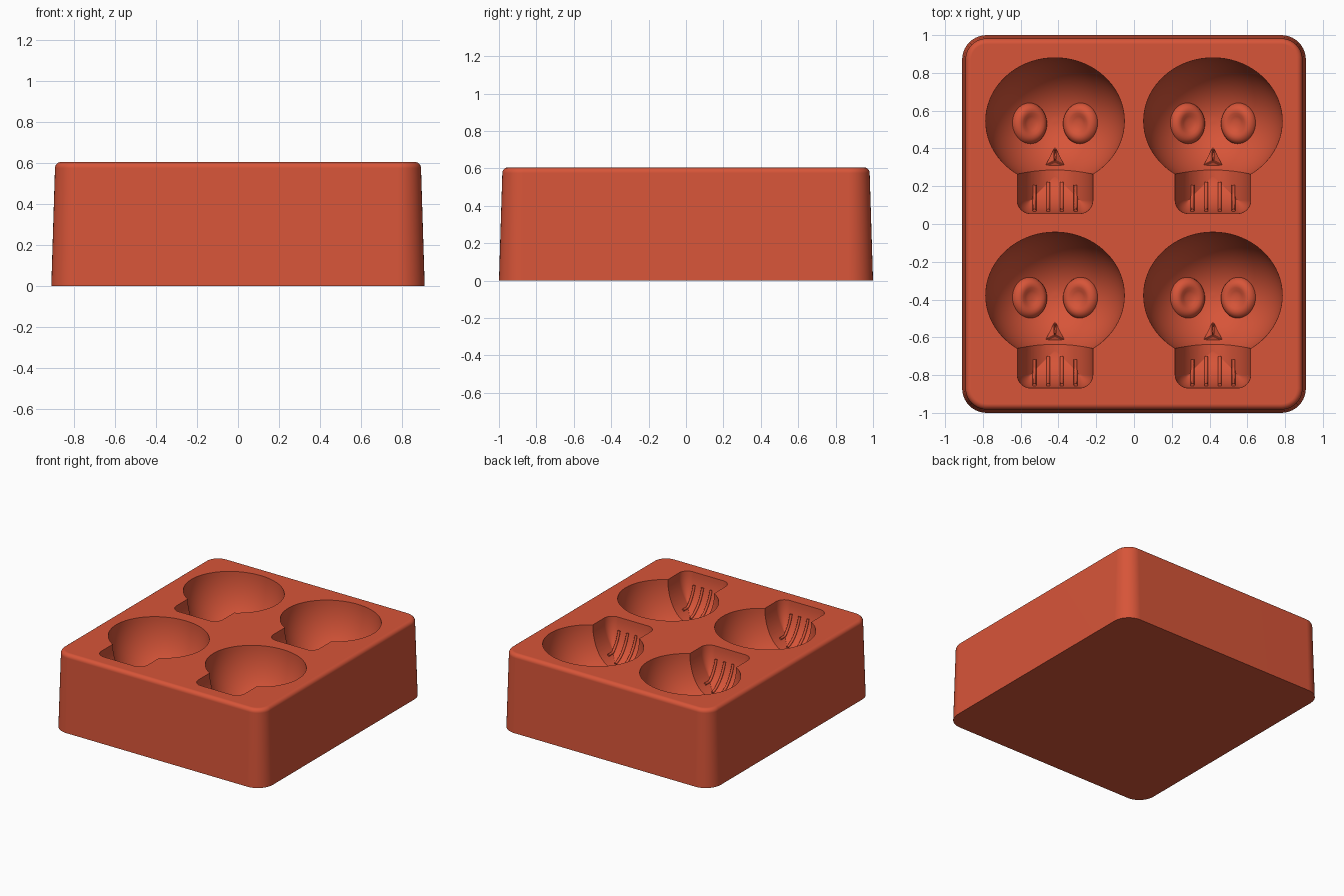
import bpy, bmesh, math
from mathutils import Matrix, Vector

if "Cube" in bpy.data.objects:
    bpy.data.objects.remove(bpy.data.objects["Cube"])

TOP = 0.605
HEAD = Vector((0.367, 0.335, 0.45))      # bowl half width, half length, depth
JAW_HALF, JAW_DEPTH, JAW_FRONT = 0.2, 0.285, -0.49

clay = bpy.data.materials.new("terracotta_red")
clay.use_nodes = True
clay.diffuse_color = (0.68, 0.09, 0.04, 1)
clay.node_tree.nodes["Principled BSDF"].inputs["Base Color"].default_value = (0.68, 0.09, 0.04, 1)


def finish(name, bm, matrix=Matrix()):
    bmesh.ops.recalc_face_normals(bm, faces=bm.faces)
    mesh = bpy.data.meshes.new(name)
    bm.to_mesh(mesh)
    bm.free()
    mesh.transform(matrix)
    mesh.materials.append(clay)
    obj = bpy.data.objects.new(name, mesh)
    bpy.context.collection.objects.link(obj)
    return obj


def smooth(obj, angle=35):
    bpy.ops.object.select_all(action="DESELECT")
    obj.select_set(True)
    bpy.context.view_layer.objects.active = obj
    bpy.ops.object.shade_smooth_by_angle(angle=math.radians(angle))


def loft(name, rings, matrix=Matrix()):
    """Skin a stack of equal-sized rings and cap both ends."""
    bm = bmesh.new()
    loops = [[bm.verts.new(p) for p in ring] for ring in rings]
    for a, b in zip(loops, loops[1:]):
        for i in range(len(a)):
            j = (i + 1) % len(a)
            bm.faces.new((a[i], a[j], b[j], b[i]))
    bm.faces.new(loops[0])
    bm.faces.new(loops[-1])
    return finish(name, bm, matrix)


def ellipse(rx, ry, z, n=72):
    return [(rx * math.cos(math.tau * i / n), ry * math.sin(math.tau * i / n), z) for i in range(n)]


def rounded_rect(hx, y0, y1, z, r_front, r_back, n=10):
    pts = []
    corners = ((hx, y1, r_back), (-hx, y1, r_back), (-hx, y0, r_front), (hx, y0, r_front))
    for k, (x, y, r) in enumerate(corners):
        cx, cy = x - math.copysign(r, x), (y - r if k < 2 else y + r)
        for i in range(n + 1):
            a = math.pi / 2 * (k + i / n)
            pts.append((cx + r * math.cos(a), cy + r * math.sin(a), z))
    return pts


def bowl_z(x, y):
    return TOP - HEAD.z * math.sqrt(max(0, 1 - (x / HEAD.x) ** 2 - (y / HEAD.y) ** 2))


def jaw_z(inset):
    return TOP - JAW_DEPTH * math.sqrt(1 - (1 - inset / JAW_HALF) ** 2)


# Tray body: tapered rounded block with a filleted top edge
FILLET = 0.03
rings = [rounded_rect(0.91, -1, 1, 0, 0.13, 0.13)]
for i in range(7):
    a = math.pi / 2 * i / 6
    inset = 0.018 + FILLET * (1 - math.cos(a))
    z = TOP - FILLET + FILLET * math.sin(a)
    rings.append(rounded_rect(0.91 - inset, inset - 1, 1 - inset, z, 0.13 - inset, 0.13 - inset))
tray = loft("tray", rings)


def cut(cutter):
    cutter.hide_render = True
    mod = tray.modifiers.new("cavity", "BOOLEAN")
    mod.operation, mod.solver, mod.object = "DIFFERENCE", "EXACT", cutter
    bpy.context.view_layer.objects.active = tray
    bpy.ops.object.modifier_apply(modifier=mod.name)
    bpy.data.objects.remove(cutter)


def carve_skull(place):
    # Head bowl: half ellipsoid with a short collar above the rim
    head = [ellipse(HEAD.x, HEAD.y, TOP + 0.03)]
    for i in range(25):
        a = math.radians(88) * i / 24
        head.append(ellipse(HEAD.x * math.cos(a), HEAD.y * math.cos(a), TOP - HEAD.z * math.sin(a)))
    cut(loft("head_cutter", head, place))

    # Jaw: rounded rectangle shrinking along a quarter round
    jaw = [rounded_rect(JAW_HALF, JAW_FRONT, -0.1, TOP + 0.03, 0.07, 0.002)]
    for i in range(15):
        a = math.radians(88) * i / 14
        inset = JAW_HALF * (1 - math.cos(a))
        jaw.append(rounded_rect(JAW_HALF - inset, JAW_FRONT + inset, -0.1,
                                TOP - JAW_DEPTH * math.sin(a), max(0.07 - inset, 0.002), 0.002))
    cut(loft("jaw_cutter", jaw, place))


def add_eye(place, side):
    # Dimpled raised pad, tilted to follow the bowl
    profile = ((1, -0.07), (1, 0.02), (0.94, 0.036), (0.82, 0.05), (0.66, 0.056),
               (0.5, 0.053), (0.35, 0.045), (0.2, 0.04), (0.05, 0.039))
    x, y = 0.143 * side, -0.014
    tilt = Matrix.Translation((x, y, bowl_z(x, y))) @ Matrix.Rotation(-0.42 * side, 4, "Y")
    smooth(loft("eye", [ellipse(0.1 * r, 0.11 * r, z, 40) for r, z in profile], place @ tilt), 50)


def add_nose(place):
    # Three-sided peak rising from the bowl floor
    bm = bmesh.new()
    base = ((0, -0.135), (-0.05, -0.235), (0.05, -0.235))
    rim = [bm.verts.new((x, y, bowl_z(x, y) + 0.004)) for x, y in base]
    deep = [bm.verts.new((x, y, bowl_z(x, y) - 0.06)) for x, y in base]
    peak = bm.verts.new((0, -0.21, bowl_z(0, -0.21) + 0.05))
    bm.faces.new(deep)
    for i in range(3):
        j = (i + 1) % 3
        bm.faces.new((rim[i], rim[j], peak))
        bm.faces.new((rim[i], rim[j], deep[j], deep[i]))
    bmesh.ops.bevel(bm, geom=list(peak.link_edges), offset=0.006, segments=2, affect="EDGES")
    smooth(finish("nose", bm, place))


def add_tooth(place, x):
    # Rounded rib running down the front wall of the jaw
    curve = bpy.data.curves.new("tooth", "CURVE")
    curve.dimensions, curve.bevel_depth, curve.bevel_resolution = "3D", 0.01, 2
    curve.use_fill_caps = True
    steps, length = 14, 0.15 - 0.2 * max(0, abs(x) - 0.04)
    spline = curve.splines.new("POLY")
    spline.points.add(steps - 1)
    for i, point in enumerate(spline.points):
        d = 0.012 + length * (i / (steps - 1)) ** 2
        z = jaw_z(min(d, JAW_HALF - abs(x)))
        point.co = (*(place @ Vector((x, JAW_FRONT + d + 0.003, z + 0.003))), 1)
    curve.materials.append(clay)
    obj = bpy.data.objects.new("tooth", curve)
    bpy.context.collection.objects.link(obj)
    bpy.ops.object.select_all(action="DESELECT")
    obj.select_set(True)
    bpy.context.view_layer.objects.active = obj
    bpy.ops.object.convert(target="MESH")
    smooth(bpy.context.view_layer.objects.active, 50)


# Four skull cavities in a two by two layout
for cx in (-0.418, 0.418):
    for cy in (0.545, -0.378):
        place = Matrix.Translation((cx, cy, 0))
        carve_skull(place)
        for side in (-1, 1):
            add_eye(place, side)
        add_nose(place)
        for x in (-0.109, -0.036, 0.036, 0.109):
            add_tooth(place, x)

smooth(tray, 35)
weighted = tray.modifiers.new("even_shading", "WEIGHTED_NORMAL")
weighted.keep_sharp = True
